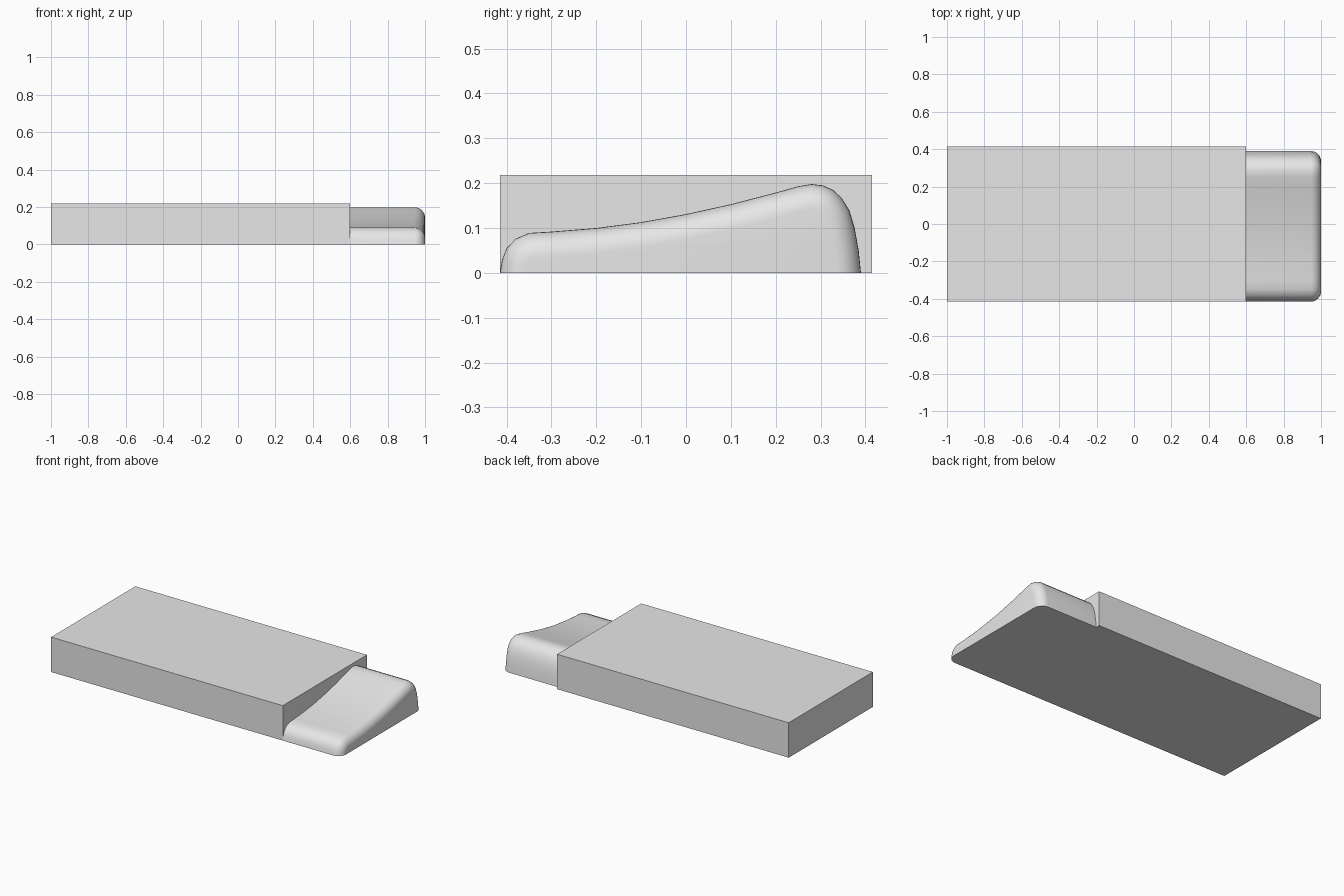
import bpy, bmesh, math
from mathutils import Vector

cube = bpy.data.objects.get("Cube")
if cube:
    bpy.data.objects.remove(cube, do_unlink=True)

grey = bpy.data.materials.new("light_grey")
grey.use_nodes = True
colour = (0.8, 0.8, 0.8, 1)
grey.diffuse_color = colour
grey.node_tree.nodes["Principled BSDF"].inputs["Base Color"].default_value = colour


def add_object(name, bm):
    bmesh.ops.recalc_face_normals(bm, faces=bm.faces)
    mesh = bpy.data.meshes.new(name)
    bm.to_mesh(mesh)
    bm.free()
    mesh.materials.append(grey)
    obj = bpy.data.objects.new(name, mesh)
    bpy.context.collection.objects.link(obj)
    return obj


# Main rectangular block
HEIGHT = 0.218
bm = bmesh.new()
bmesh.ops.create_cube(bm, size=1)
bmesh.ops.scale(bm, vec=(1.6, 0.83, HEIGHT), verts=bm.verts)
bmesh.ops.translate(bm, vec=(-0.2, 0, HEIGHT / 2), verts=bm.verts)
add_object("main_block", bm)

# Side profile (y, z) of the sloping end piece, low front to high back
profile = [Vector(p) for p in (
    (-.415, 0), (-.41, .03), (-.4, .055), (-.38, .076), (-.35, .089),
    (-.3, .092), (-.2, .1), (-.1, .113), (0, .131), (.1, .153), (.2, .179),
    (.25, .193), (.28, .198), (.305, .195), (.328, .185), (.347, .167),
    (.364, .14), (.376, .1), (.385, .05), (.39, 0))]


def inset(distance):
    """Profile moved inward along its normals, with its feet kept on the ground."""
    points = []
    last = len(profile) - 1
    for i, p in enumerate(profile):
        if i in (0, last):
            points.append(p + Vector((distance if i == 0 else -distance, 0)))
            continue
        t = (profile[i + 1] - p).normalized() + (p - profile[i - 1]).normalized()
        t.normalize()
        q = p + Vector((t.y, -t.x)) * distance
        points.append(Vector((q.x, max(q.y, 0.005))))
    return points


# Sloping end piece, lofted along x with a rounded outer rim
RADIUS = 0.055
STEPS = 8
stations = [(0.6, 0)]
for k in range(STEPS + 1):
    a = math.pi / 2 * k / STEPS
    stations.append((1 - RADIUS + RADIUS * math.sin(a), RADIUS * (1 - math.cos(a))))

bm = bmesh.new()
rings = [[bm.verts.new((x, p.x, p.y)) for p in inset(d)] for x, d in stations]
for near, far in zip(rings, rings[1:]):
    for i in range(len(near)):
        j = (i + 1) % len(near)
        bm.faces.new((near[i], near[j], far[j], far[i]))
bm.faces.new(rings[0])
bm.faces.new(rings[-1])
end_piece = add_object("sloping_end", bm)

bpy.ops.object.select_all(action='DESELECT')
end_piece.select_set(True)
bpy.context.view_layer.objects.active = end_piece
bpy.ops.object.shade_smooth_by_angle(angle=math.radians(40))
